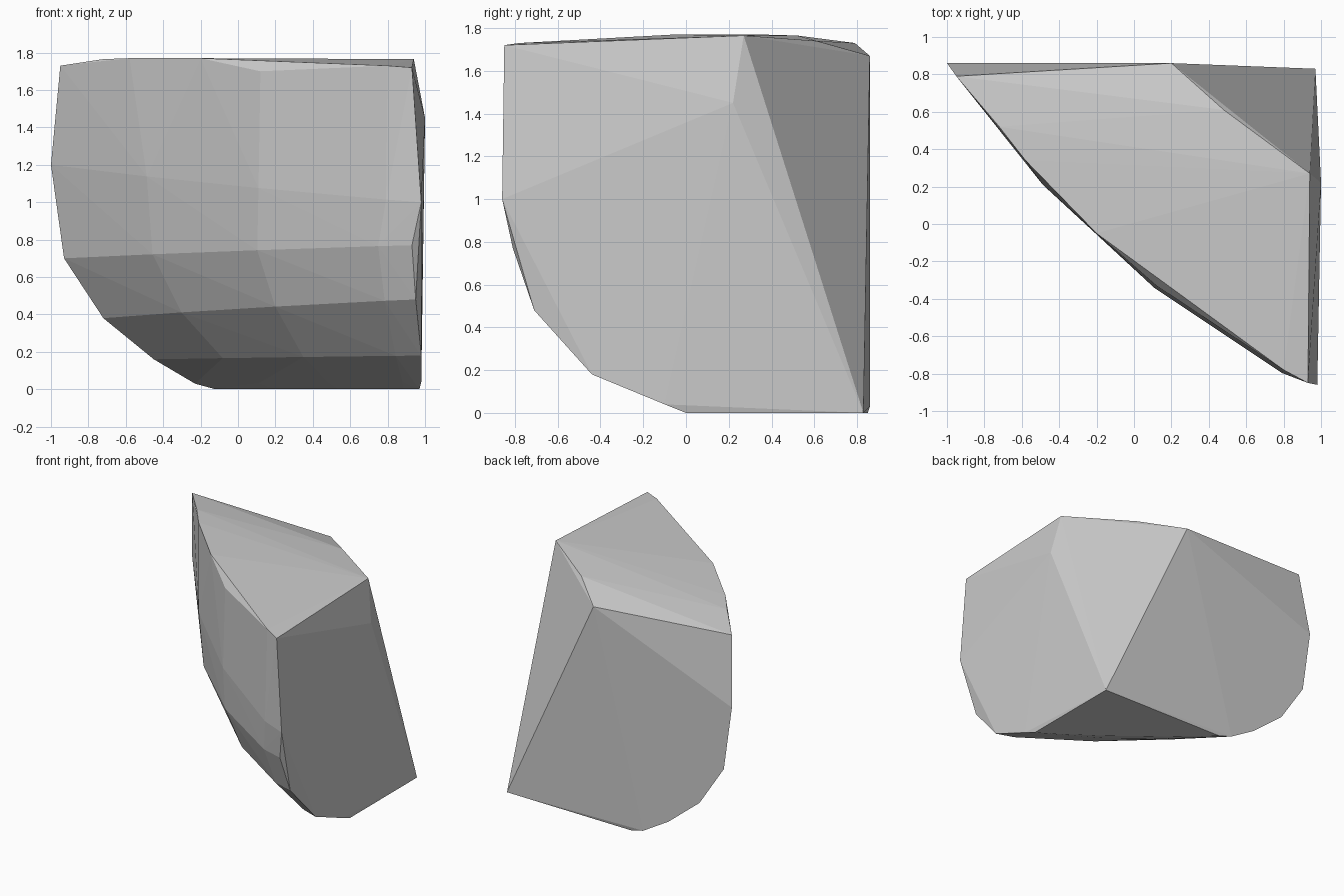
import bpy, bmesh
from mathutils import Vector

if "Cube" in bpy.data.objects:
    bpy.data.objects.remove(bpy.data.objects["Cube"])

# Bowed outer face: each row runs from the back-left edge to the front-right edge
# (left end, right end, bulge)
rows = [
    ((-1.00, 0.86, 1.20), (0.98, -0.86, 1.00), 0.18),
    ((-0.93, 0.86, 0.70), (0.93, -0.81, 0.77), 0.18),
    ((-0.72, 0.86, 0.38), (0.95, -0.71, 0.48), 0.17),
    ((-0.45, 0.86, 0.16), (0.98, -0.44, 0.18), 0.13),
    ((-0.23, 0.86, 0.03), (0.98, -0.10, 0.04), 0.06),
    ((-0.12, 0.85, 0.00), (0.97, 0.00, 0.00), 0.03),
]
bow = [(0, 0), (0.31, 0.86), (0.62, 1.0), (0.93, 0.42), (1, 0)]

points = []
for left, right, bulge in rows:
    a, b = Vector(left), Vector(right)
    out = (b - a).cross(Vector((0, 0, 1)))
    out.z = 0
    out.normalize()
    for t, f in bow:
        points.append(a.lerp(b, t) + out * bulge * f)

# Top rim, following the bowed face
points += [Vector(p) for p in [
    (-0.95, 0.79, 1.73), (-0.72, 0.52, 1.765), (-0.58, 0.34, 1.77),
    (-0.20, -0.05, 1.77), (0.12, -0.33, 1.70), (0.80, -0.78, 1.73),
    (0.93, -0.85, 1.72)]]

# Broken inner side: top break edge, right face ridge and back-right foot
points += [Vector(p) for p in [
    (0.20, 0.86, 1.67), (0.48, 0.61, 1.74), (0.94, 0.27, 1.765),
    (1.00, 0.22, 1.45), (0.97, 0.83, 0.00)]]

# Wrap all points in one faceted convex chunk
bm = bmesh.new()
for p in points:
    bm.verts.new(p)
res = bmesh.ops.convex_hull(bm, input=bm.verts)
loose = [v for v in bm.verts if not v.link_faces]
bmesh.ops.delete(bm, geom=loose, context='VERTS')
bmesh.ops.recalc_face_normals(bm, faces=bm.faces)

mesh = bpy.data.meshes.new("rock_chunk")
bm.to_mesh(mesh)
bm.free()
rock = bpy.data.objects.new("rock_chunk", mesh)
bpy.context.collection.objects.link(rock)
